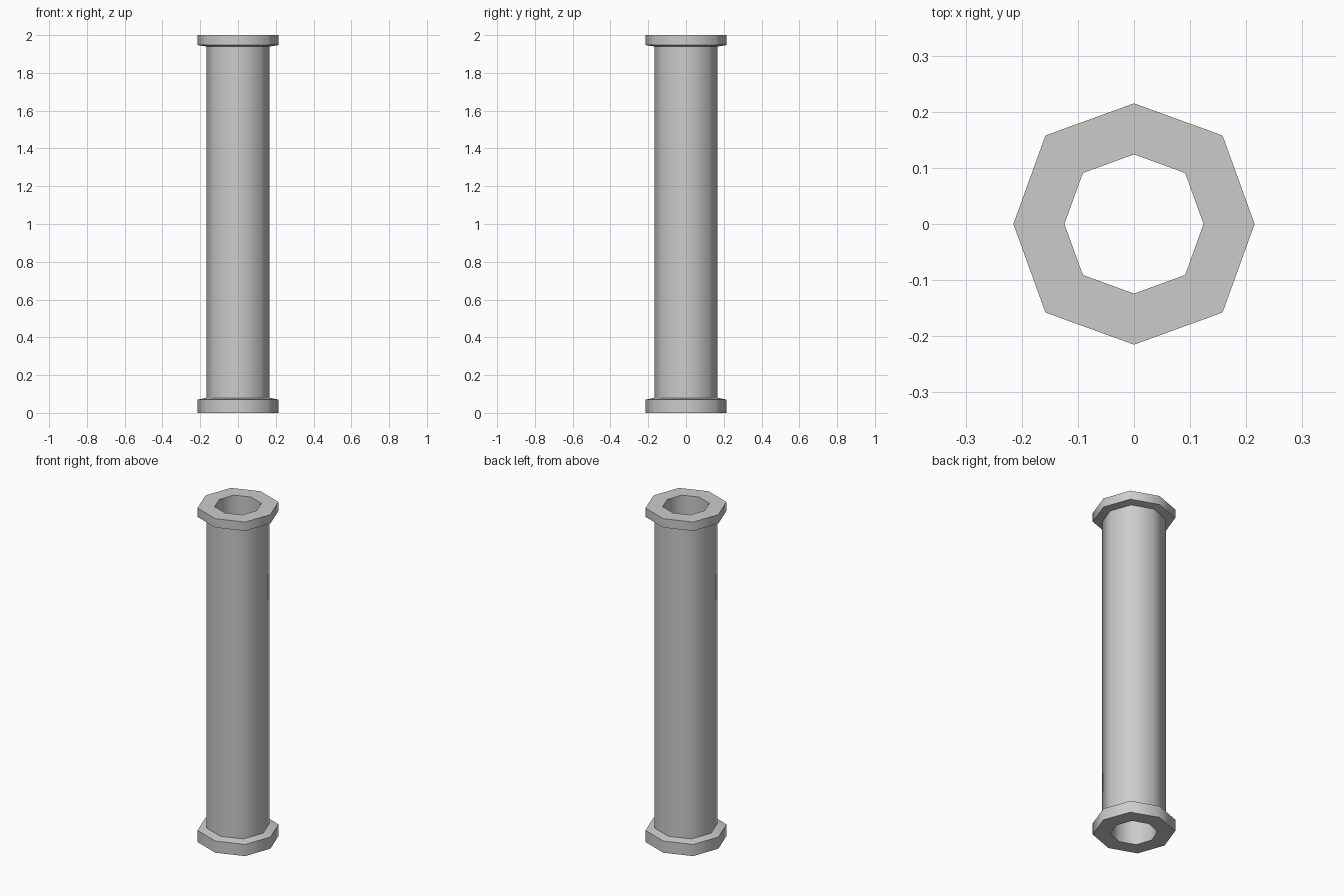
import bpy, bmesh, math

if "Cube" in bpy.data.objects:
    bpy.data.objects.remove(bpy.data.objects["Cube"])

# Closed wall profile (radius, z): straight bore, tube wall and two end flanges
PROFILE = [(0.124, 0.0), (0.215, 0.0), (0.215, 0.07), (0.167, 0.08),
           (0.167, 1.94), (0.215, 1.947), (0.215, 2.0), (0.124, 2.0)]
SIDES = 8


def ring_scale(i):
    # diagonal corners sit slightly further out than the axis corners
    return 1.038 if i % 2 else 1.0


# Flanged pipe: profile swept round eight sides
bm = bmesh.new()
rings = []
for i in range(SIDES):
    a = 2 * math.pi * i / SIDES
    s = ring_scale(i)
    rings.append([bm.verts.new((r * s * math.cos(a), r * s * math.sin(a), z))
                  for r, z in PROFILE])
n = len(PROFILE)
for i in range(SIDES):
    a, b = rings[i], rings[(i + 1) % SIDES]
    for j in range(n):
        k = (j + 1) % n
        bm.faces.new((a[j], b[j], b[k], a[k]))
bmesh.ops.recalc_face_normals(bm, faces=bm.faces)

mesh = bpy.data.meshes.new("flanged_pipe")
bm.to_mesh(mesh)
bm.free()
pipe = bpy.data.objects.new("flanged_pipe", mesh)
bpy.context.collection.objects.link(pipe)

# Smooth round the pipe, crisp at the flange corners
bpy.context.view_layer.objects.active = pipe
pipe.select_set(True)
bpy.ops.object.shade_smooth_by_angle(angle=math.radians(55))
